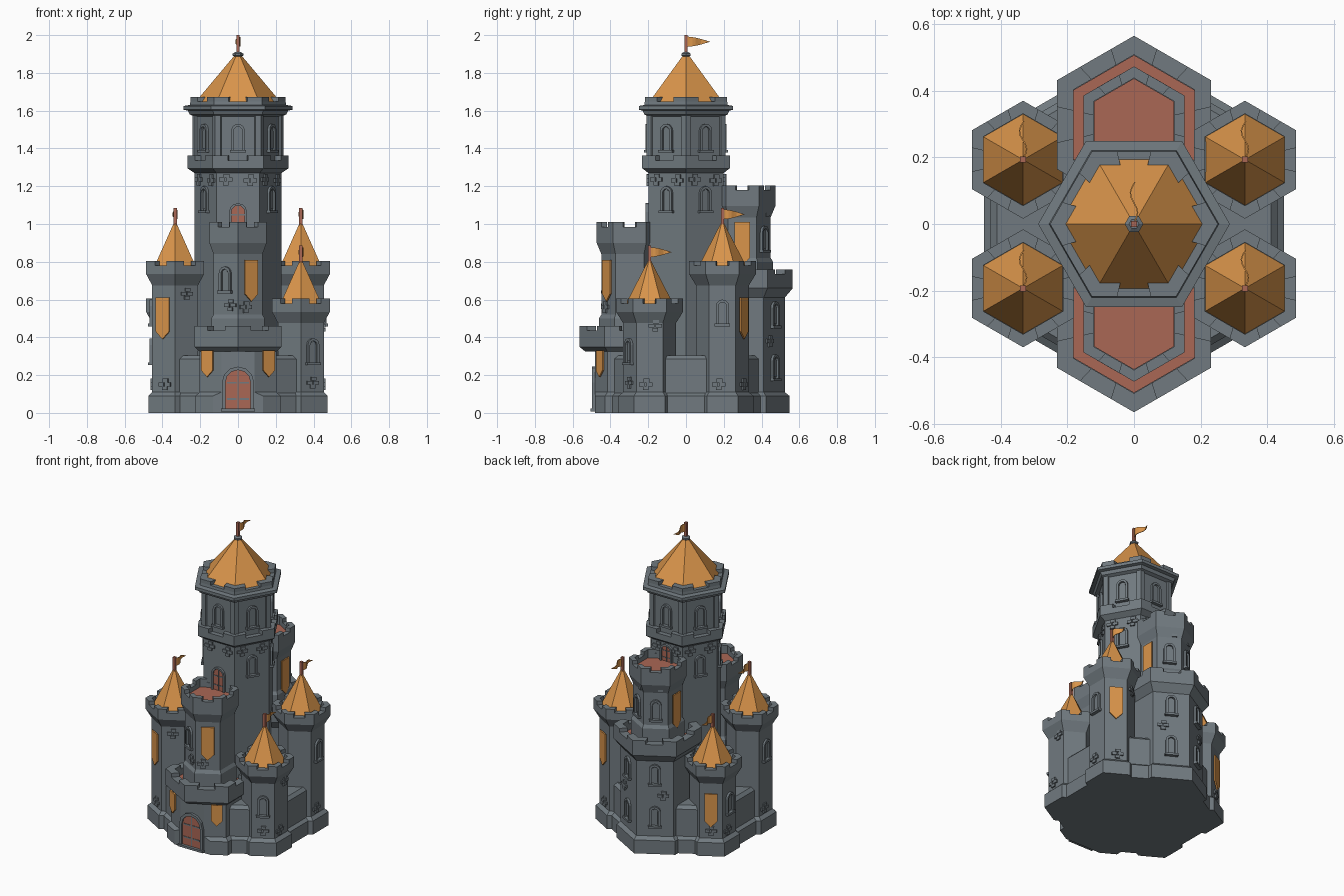
import bpy, bmesh, math
from mathutils import Matrix, Vector

if "Cube" in bpy.data.objects:
    bpy.data.objects.remove(bpy.data.objects["Cube"])

C30 = math.cos(math.pi / 6)
mats, parts = {}, {}
for name, col in {"grey stone": (0.165, 0.195, 0.215), "orange cloth": (0.70, 0.30, 0.07),
                  "terracotta": (0.40, 0.135, 0.09)}.items():
    m = bpy.data.materials.new(name)
    m.diffuse_color = (*col, 1)
    m.use_nodes = True
    m.node_tree.nodes["Principled BSDF"].inputs["Base Color"].default_value = m.diffuse_color
    mats[name] = m
STONE, ORANGE, CLAY = mats.values()


def part(name, mat):
    """Bmesh collecting all pieces of one named part."""
    if name not in parts:
        parts[name] = (bmesh.new(), mat)
    return parts[name][0]


def hexagon(cx, cy, r, rot):
    return [(cx + r * math.cos(math.radians(rot + 60 * k)),
             cy + r * math.sin(math.radians(rot + 60 * k))) for k in range(6)]


def skin(bm, rings):
    """Closed solid through a stack of equal rings."""
    vs = [[bm.verts.new(p) for p in ring] for ring in rings]
    n = len(vs[0])
    for a, b in zip(vs, vs[1:]):
        for i in range(n):
            bm.faces.new((a[i], a[(i + 1) % n], b[(i + 1) % n], b[i]))
    bm.faces.new(vs[0][::-1])
    bm.faces.new(vs[-1])


def loft(bm, cx, cy, levels, rot=90):
    skin(bm, [[(x, y, z) for x, y in hexagon(cx, cy, r, rot)] for z, r in levels])


def plate(bm, M, pts, w0, w1):
    """Extruded outline on a wall: u right, v up, w outward."""
    skin(bm, [[M @ Vector((u, v, w)) for u, v in pts] for w in (w0, w1)])


def wall(cx, cy, r, deg):
    a = math.radians(deg)
    c, s = math.cos(a), math.sin(a)
    return Matrix(((-s, 0, c, cx + c * r * C30), (c, 0, s, cy + s * r * C30),
                   (0, 1, 0, 0), (0, 0, 0, 1)))


def rect(u, v, w, h):
    return [(u - w / 2, v), (u + w / 2, v), (u + w / 2, v + h), (u - w / 2, v + h)]


def arch(w, z, h, n=6):
    r = w / 2
    return ([(-r, z)] + [(-r * math.cos(math.pi * i / n), z + h - r + r * math.sin(math.pi * i / n))
                         for i in range(n + 1)] + [(r, z)])


def opening(M, z, w, h, name="window", b=0.014, d=0.014):
    """Arched frame with a sill."""
    plate(part(name + "_frames", STONE), M, arch(w, z, h) + arch(w - 2 * b, z, h - b)[::-1], -0.01, d)
    plate(part(name + "_frames", STONE), M, rect(0, z - 0.012, w + 0.012, 0.014), -0.01, d + 0.008)


def window(M, z, w=0.07, h=0.13):
    opening(M, z, w, h)
    plate(part("window_panes", STONE), M, arch(w - 0.035, z + 0.01, h - 0.03), -0.005, 0.004)


def door(M, z, w, h, b):
    opening(M, z, w, h, "door", b, 0.016)
    plate(part("doors", CLAY), M, arch(w - 2 * b, z, h - b), -0.01, 0.006)
    for s in (-1, 1):
        for k in (0.22, 0.6):
            plate(part("door_hinges", STONE), M, rect(s * w * 0.2, z + h * k, w * 0.3, h * 0.04), 0, 0.009)
    plate(part("door_hinges", STONE), M, rect(0, z, 0.004, h - b), 0, 0.008)


def banner(M, u, top, w, h):
    plate(part("banners", ORANGE), M, [(u - w / 2, top), (u - w / 2, top - h + w / 2), (u, top - h),
                                       (u + w / 2, top - h + w / 2), (u + w / 2, top)], 0.006, 0.015)


def bricks(M, u, z):
    for du, dz, w in ((0, 0, 0.03), (-0.02, 0.021, 0.03), (0.018, 0.021, 0.034), (0.004, 0.042, 0.03)):
        plate(part("loose_bricks", STONE), M, rect(u + du, z + dz, w, 0.019), -0.005, 0.009)


def corners(name, cx, cy, r, rin, z0, z1, t, rot=90):
    """Wedges wrapped round each hexagon corner: merlons and posts."""
    o = [Vector(p) for p in hexagon(cx, cy, r, rot)]
    i = [Vector(p) for p in hexagon(cx, cy, rin, rot)]
    for k in range(6):
        ring = [q for p in (o,) for q in (p[k].lerp(p[k - 1], t), p[k], p[k].lerp(p[(k + 1) % 6], t))]
        ring += [i[k].lerp(i[(k + 1) % 6], t), i[k], i[k].lerp(i[k - 1], t)]
        skin(part(name, STONE), [[(p.x, p.y, z) for p in ring] for z in (z0, z1)])


def flag(cx, cy, z0, z1, length, hh):
    """Square pole with a wavy pennant blowing to +y."""
    M = Matrix.Translation((cx, cy, 0))
    skin(part("flag_poles", CLAY), [[(cx + x, cy + y, z) for x, y in rect(0, -0.009, 0.018, 0.018)]
                                    for z in (z0, z1)])
    bm, prev = part("pennants", ORANGE), None
    for k in range(9):
        t = k / 8
        x, y, mid = 0.011 * math.sin(6.5 * t), 0.005 + length * t, z1 - 0.008 - hh
        h = hh * max(1 - t ** 1.6, 0.03)
        cur = [bm.verts.new(M @ Vector((x, y, mid + s * h))) for s in (-1, 1)]
        if prev:
            bm.faces.new((prev[0], cur[0], cur[1], prev[1]))
        prev = cur


def crown(top, r, rin, low):
    """Profile of parapet: rises outside, drops to the floor inside."""
    return [(top - 0.025, r), (top - 0.025, rin), (low, rin)]


# curtain wall: one wide low hexagon
curtain = part("curtain_wall", STONE)
loft(curtain, 0, 0, [(0, 0.52), (0.09, 0.52), (0.105, 0.497), (0.285, 0.497), (0.305, 0.475)])

# lower gatehouse (front) and lower keep (back)
for name, cy, r, f0, f1, top in (("gatehouse", -0.298, 0.235, 0.325, 0.35, 0.46),
                                 ("lower_keep", 0.298, 0.225, 0.61, 0.66, 0.76)):
    body = part(name, STONE)
    loft(body, 0, cy, [(0, r + 0.025), (0.09, r + 0.025), (0.11, r), (f0, r)])
    loft(part(name + "_parapet", STONE), 0, cy, [(f0, r), (f1, 0.267)] + crown(top, 0.267, 0.21, top - 0.07))
    corners(name + "_merlons", 0, cy, 0.267, 0.21, top - 0.027, top, 0.3)
    loft(part(name + "_terrace", CLAY), 0, cy, [(top - 0.075, 0.209), (top - 0.065, 0.209)])
# flat front for the gate
for bm in (curtain, part("gatehouse", STONE)):
    cut = bmesh.ops.bisect_plane(bm, geom=bm.verts[:] + bm.edges[:] + bm.faces[:], plane_co=(0, -0.482, 0),
                                 plane_no=(0, -1, 0), clear_outer=True)
    bmesh.ops.holes_fill(bm, edges=[e for e in bm.edges if e.is_boundary], sides=0)
gate = wall(0, -0.482, 0, -90)
door(gate, 0.02, 0.17, 0.225, 0.018)
for s, a in ((1, -60), (-1, -120)):
    banner(wall(0, -0.298, 0.24, a), s * 0.062, 0.33, 0.07, 0.14)

# upper front and back towers
for name, cy, base, top in (("front_tower", -0.298, 0.38, 1.01), ("back_tower", 0.298, 0.68, 1.205)):
    loft(part(name, STONE), 0, cy, [(base, 0.163), (base + 0.12, 0.163), (base + 0.14, 0.15), (top - 0.17, 0.15),
                                    (top - 0.11, 0.175)] + crown(top, 0.175, 0.14, top - 0.06))
    corners(name + "_merlons", 0, cy, 0.175, 0.14, top - 0.027, top, 0.3)
    loft(part(name + "_floor", CLAY), 0, cy, [(top - 0.065, 0.139), (top - 0.055, 0.139)])
banner(wall(0, -0.298, 0.15, -60), 0, 0.81, 0.08, 0.22)
window(wall(0, -0.298, 0.15, -120), 0.645)
for a in (0, 180):
    banner(wall(0, 0.298, 0.15, a), 0, 1.01, 0.08, 0.23)
for a in (60, 120):
    window(wall(0, 0.298, 0.15, a), 0.86)
    for z in (0.46, 0.18):
        window(wall(0, 0.298, 0.225, a), z)
    bricks(wall(0, 0.298, 0.225, a), 0.05 if a > 90 else -0.05, 0.35)
    bricks(wall(0, 0.298, 0.15, a), 0.03, 1.04)

# four corner towers, diagonal pairs alike
for sx, sy in ((-1, -1), (1, 1), (1, -1), (-1, 1)):
    tall = sx == sy
    top, cx, cy = (0.805 if tall else 0.605), 0.333 * sx, 0.193 * sy
    loft(part("corner_towers", STONE), cx, cy,
         [(0, 0.164), (0.09, 0.164), (0.11, 0.14), (top - 0.13, 0.14), (top - 0.07, 0.177)]
         + crown(top, 0.177, 0.138, top - 0.05))
    corners("corner_merlons", cx, cy, 0.177, 0.138, top - 0.027, top, 0.3)
    loft(part("corner_roofs", ORANGE), cx, cy, [(top - 0.05, 0.137), (top + 0.2, 0.008)])
    flag(cx, cy, top + 0.17, top + 0.28, 0.11, 0.026)
    face = lambda deg: wall(cx, cy, 0.14, deg + (180 if sy > 0 else 0))
    side = 0 if sx > 0 else 180
    if tall:
        banner(face(-120), 0, 0.61, 0.08, 0.22)
        window(wall(cx, cy, 0.14, side), 0.47)
        bricks(face(-60), 0.0, 0.6)
        bricks(face(-60), 0.01, 0.12)
        bricks(face(-120), 0.01, 0.12)
    else:
        if sy < 0:
            window(face(-60), 0.265)
            bricks(wall(cx, cy, 0.14, 0), 0.03, 0.43)
        else:
            banner(face(-60), 0, 0.41, 0.08, 0.22)
            window(wall(cx, cy, 0.14, 180), 0.265)
        bricks(face(-60), 0.0, 0.13)
    bricks(wall(cx, cy, 0.14, side), -0.02, 0.12)

# great central tower, points to the sides
loft(part("great_tower", STONE), 0, 0, [(0, 0.23), (1.27, 0.23), (1.295, 0.268), (1.335, 0.268), (1.335, 0.232),
     (1.57, 0.232), (1.58, 0.255), (1.6, 0.265), (1.605, 0.288), (1.625, 0.288), (1.63, 0.255), (1.648, 0.252),
     (1.648, 0.215), (1.63, 0.215)], 0)
corners("gallery_merlons", 0, 0, 0.268, 0.231, 1.33, 1.362, 0.3, 0)
corners("gallery_posts", 0, 0, 0.242, 0.22, 1.33, 1.575, 0.12, 0)
corners("great_tower_merlons", 0, 0, 0.252, 0.205, 1.645, 1.672, 0.3, 0)
loft(part("great_roof", ORANGE), 0, 0, [(1.64, 0.23), (1.9, 0.012)], 0)
loft(part("roof_finial", STONE), 0, 0, [(1.885, 0.018), (1.892, 0.028), (1.902, 0.028), (1.91, 0.015)], 0)
flag(0, 0, 1.9, 2.0, 0.12, 0.027)
for a in range(-150, 181, 60):
    window(wall(0, 0, 0.232, a), 1.39, 0.072, 0.14)
    M = wall(0, 0, 0.23, a)
    if abs(a) != 90:
        window(M, 1.07)
    bricks(M, 0.065, 1.2)
    bricks(M, -0.065, 1.205)
door(wall(0, 0, 0.23, -90), 0.95, 0.095, 0.16, 0.012)
door(wall(0, 0, 0.23, 90), 1.145, 0.09, 0.12, 0.012)
bricks(wall(0, -0.298, 0.15, -60), -0.03, 0.53)
bricks(wall(0, -0.298, 0.15, -120), 0.03, 0.54)

# turn every collected part into an object
for name, (bm, mat) in parts.items():
    bmesh.ops.recalc_face_normals(bm, faces=bm.faces[:])
    me = bpy.data.meshes.new(name)
    bm.to_mesh(me)
    bm.free()
    me.materials.append(mat)
    ob = bpy.data.objects.new(name, me)
    bpy.context.collection.objects.link(ob)
    if name == "pennants":
        mod = ob.modifiers.new("thickness", "SOLIDIFY")
        mod.thickness, mod.offset = 0.004, 0
